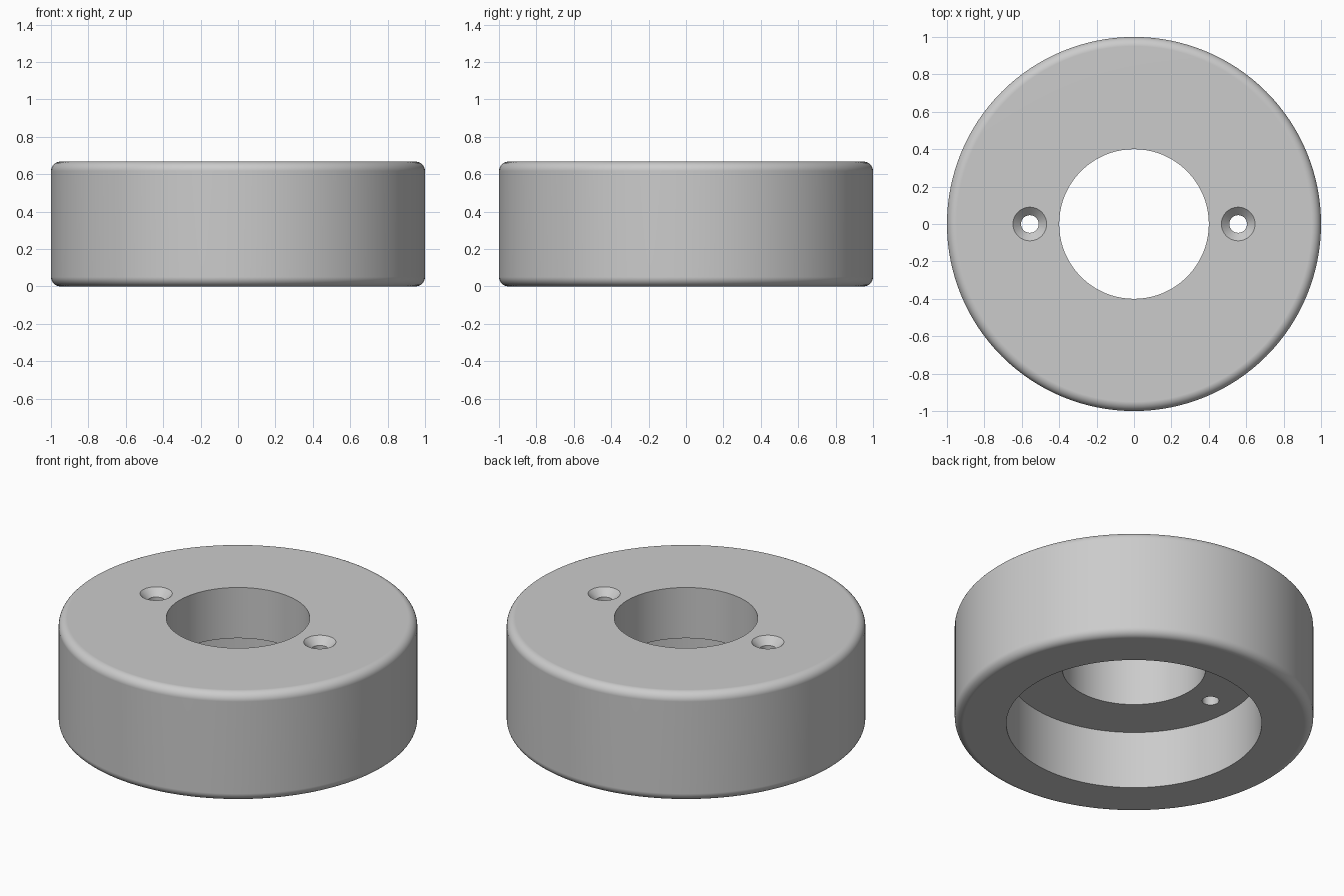
import bpy, bmesh, math
from mathutils import Vector

cube = bpy.data.objects.get("Cube")
if cube:
    bpy.data.objects.remove(cube, do_unlink=True)

HEIGHT, FILLET = 0.667, 0.05
BORE, RECESS, RECESS_TOP = 0.4, 0.712, 0.355
SCREW_X, SCREW_R, SINK_R = 0.557, 0.047, 0.09

grey = bpy.data.materials.new("light grey")
grey.use_nodes = True
grey.diffuse_color = (0.6, 0.6, 0.6, 1)
grey.node_tree.nodes["Principled BSDF"].inputs["Base Color"].default_value = (0.6, 0.6, 0.6, 1)


def lathe(name, profile, steps, x=0, closed=True):
    """Turn a profile of (radius, height) points about the z axis."""
    bm = bmesh.new()
    verts = [bm.verts.new((r, 0, z)) for r, z in profile]
    pairs = list(zip(verts, verts[1:]))
    if closed:
        pairs.append((verts[-1], verts[0]))
    edges = [bm.edges.new(p) for p in pairs]
    bmesh.ops.spin(bm, geom=verts + edges, axis=(0, 0, 1), cent=(0, 0, 0),
                   angle=math.tau, steps=steps, use_merge=True)
    bmesh.ops.remove_doubles(bm, verts=bm.verts, dist=1e-5)
    bmesh.ops.recalc_face_normals(bm, faces=bm.faces)
    mesh = bpy.data.meshes.new(name)
    bm.to_mesh(mesh)
    bm.free()
    mesh.materials.append(grey)
    obj = bpy.data.objects.new(name, mesh)
    obj.location = Vector((x, 0, 0))
    bpy.context.collection.objects.link(obj)
    return obj


def fillet(z, start):
    """Quarter round on the outer rim."""
    angles = [math.radians(start + 90 * i / 8) for i in range(9)]
    return [(1 - FILLET + FILLET * math.cos(a), z + FILLET * math.sin(a)) for a in angles]


# Ring body with rounded outer rims, central bore and wide recess underneath
profile = [(RECESS, 0)] + fillet(FILLET, -90) + fillet(HEIGHT - FILLET, 0)
profile += [(BORE, HEIGHT), (BORE, RECESS_TOP), (RECESS, RECESS_TOP)]
body = lathe("ring_body", profile, 128)

# Countersunk screw holes on both sides
sink_floor = HEIGHT - (SINK_R - SCREW_R)
rise = 0.02
cutter_profile = [(0, 0.2), (SCREW_R, 0.2), (SCREW_R, sink_floor),
                  (SINK_R + rise, HEIGHT + rise), (0, HEIGHT + rise)]
bpy.context.view_layer.objects.active = body
for side in (-1, 1):
    cutter = lathe("screw_hole_cutter", cutter_profile, 48, side * SCREW_X, closed=False)
    cutter.hide_render = True
    cut = body.modifiers.new("screw_hole", "BOOLEAN")
    cut.operation, cut.solver, cut.object = "DIFFERENCE", "EXACT", cutter
    bpy.ops.object.modifier_apply(modifier=cut.name)
    bpy.data.objects.remove(cutter, do_unlink=True)

# Smooth round walls, crisp edges, flat top and underside
bpy.ops.object.select_all(action="DESELECT")
body.select_set(True)
bpy.ops.object.shade_smooth_by_angle(angle=math.radians(30))
weighted = body.modifiers.new("flat_shading_weight", "WEIGHTED_NORMAL")
weighted.keep_sharp = True
